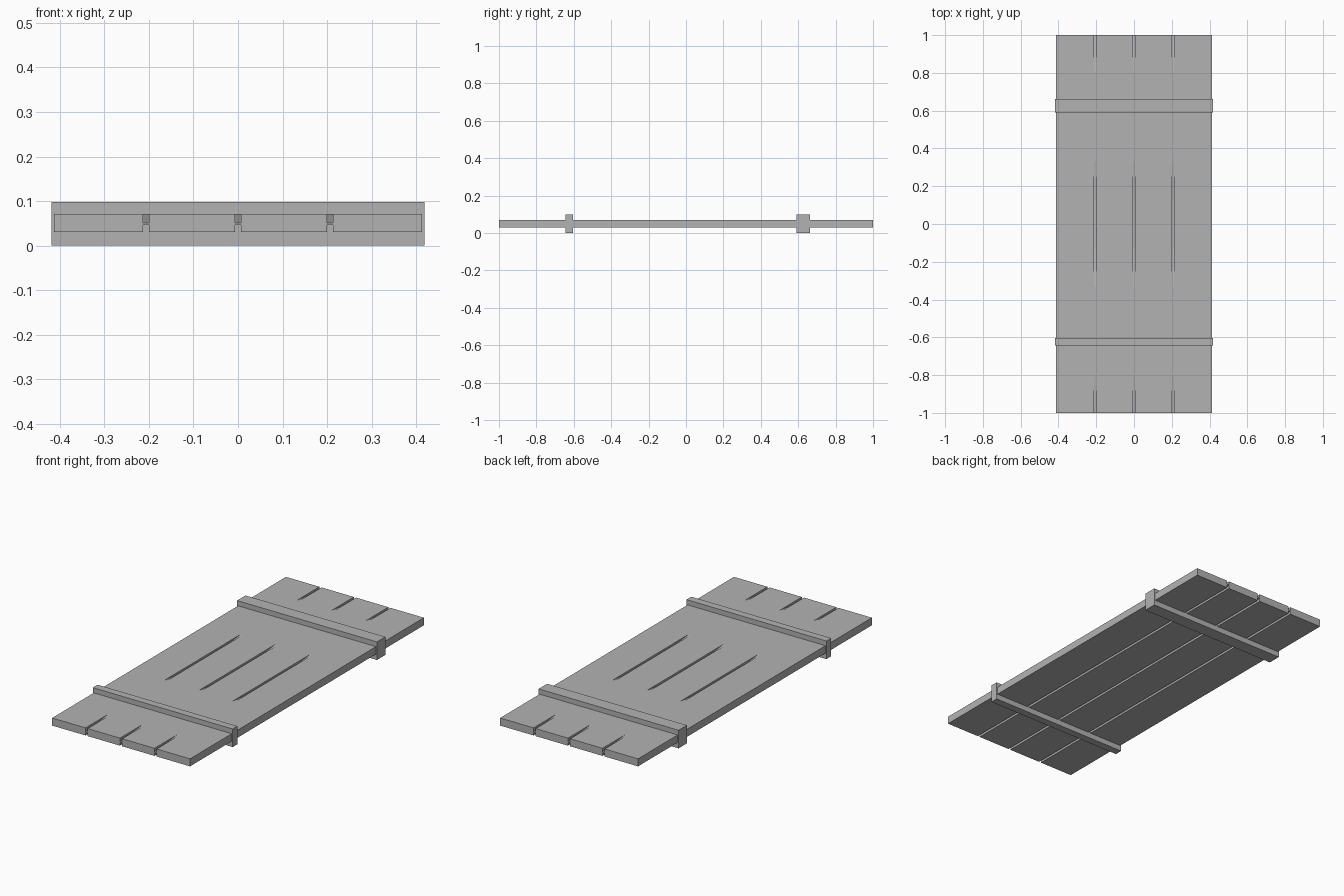
import bpy
import bmesh

cube = bpy.data.objects.get("Cube")
if cube:
    bpy.data.objects.remove(cube, do_unlink=True)

grey = bpy.data.materials.new("plain grey")
grey.use_nodes = True
colour = (0.45, 0.45, 0.45, 1)
grey.diffuse_color = colour
grey.node_tree.nodes["Principled BSDF"].inputs["Base Color"].default_value = colour


def extrude_x(name, profile, x0, x1):
    """Extrude a closed (y, z) profile from x0 to x1."""
    bm = bmesh.new()
    face = bm.faces.new([bm.verts.new((x0, y, z)) for y, z in profile])
    moved = bmesh.ops.extrude_face_region(bm, geom=[face])["geom"]
    verts = [v for v in moved if isinstance(v, bmesh.types.BMVert)]
    bmesh.ops.translate(bm, verts=verts, vec=(x1 - x0, 0, 0))
    bmesh.ops.recalc_face_normals(bm, faces=bm.faces)
    mesh = bpy.data.meshes.new(name)
    bm.to_mesh(mesh)
    bm.free()
    mesh.materials.append(grey)
    obj = bpy.data.objects.new(name, mesh)
    bpy.context.collection.objects.link(obj)
    return obj


def box(name, x0, x1, y0, y1, z0, z1):
    return extrude_x(name, [(y0, z0), (y1, z0), (y1, z1), (y0, z1)], x0, x1)


BOTTOM, TOP = 0.03, 0.071
HALF_GAP = 0.0065
GAPS = (-0.2065, 0.0, 0.2065)

# Four planks with narrow gaps between them
edges = [-0.413 - HALF_GAP, *GAPS, 0.413 + HALF_GAP]
for i in range(4):
    box(f"plank_{i + 1}", edges[i] + HALF_GAP, edges[i + 1] - HALF_GAP,
        -1, 1, BOTTOM, TOP)

# Strips closing the gaps: flush beside the battens, dipping at ends and middle
half_top = [(0.13, 0.051), (0.33, TOP), (0.805, TOP), (1.0, 0.051)]
top_line = [(-y, z) for y, z in reversed(half_top)] + half_top
strip = [(1, 0.046), (-1, 0.046)] + top_line
for i, x in enumerate(GAPS):
    extrude_x(f"gap_strip_{i + 1}", strip, x - HALF_GAP, x + HALF_GAP)

# Cross battens: narrow at the front, wide at the back
box("front_batten", -0.419, 0.419, -0.644, -0.603, 0, 0.098)
box("back_batten", -0.419, 0.419, 0.59, 0.662, 0, 0.098)
